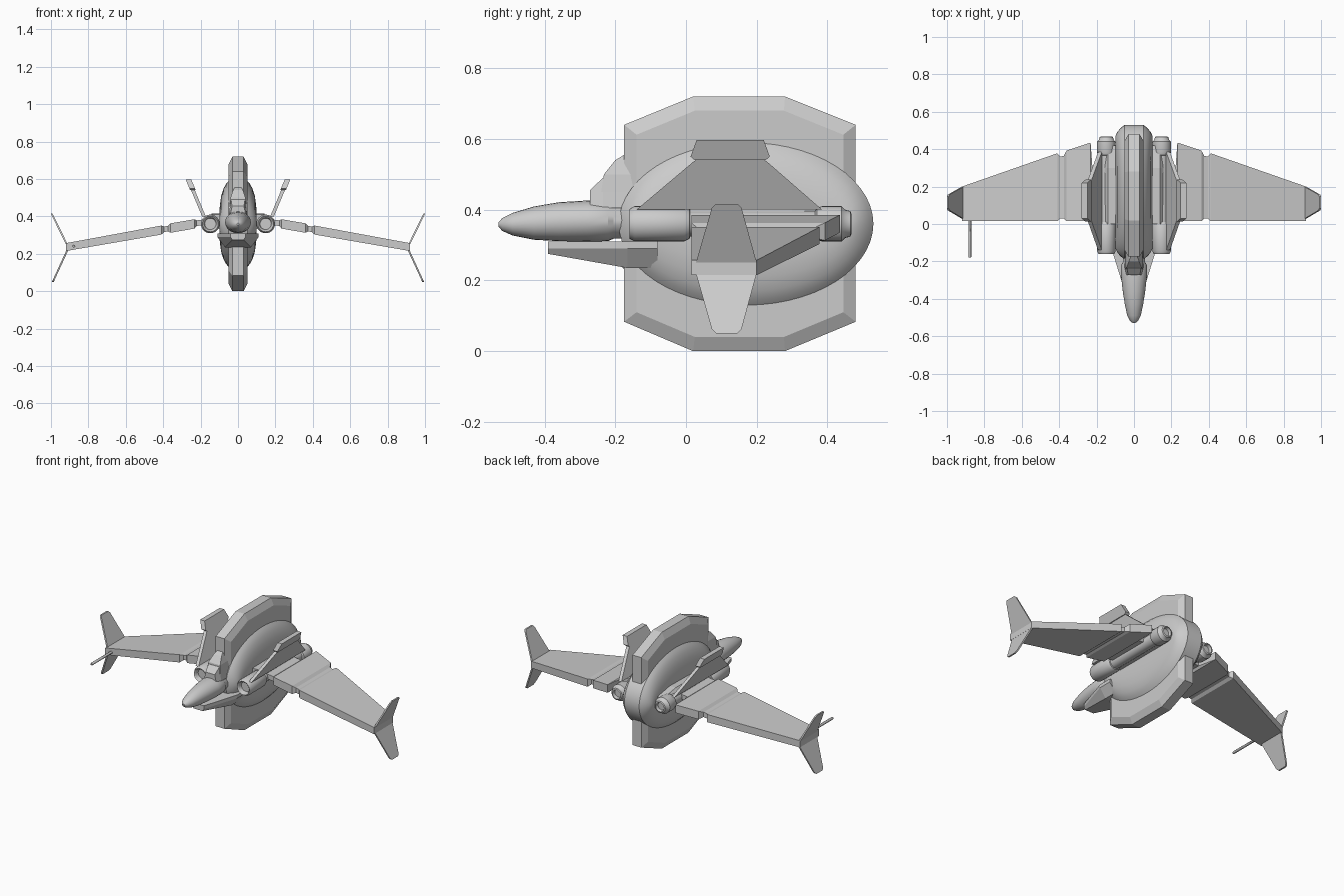
import bpy, bmesh, math
from math import sin, cos, pi, radians

if "Cube" in bpy.data.objects:
    bpy.data.objects.remove(bpy.data.objects["Cube"])


def loft(name, rings, smooth=False, mirror=False):
    """Skin a list of equal-length point rings and cap both ends."""
    bm = bmesh.new()
    vs = [[bm.verts.new(p) for p in r] for r in rings]
    n = len(rings[0])
    for a, b in zip(vs, vs[1:]):
        for i in range(n):
            j = (i + 1) % n
            bm.faces.new((a[i], a[j], b[j], b[i]))
    bm.faces.new(vs[0])
    bm.faces.new(vs[-1])
    bmesh.ops.recalc_face_normals(bm, faces=bm.faces)
    me = bpy.data.meshes.new(name)
    bm.to_mesh(me)
    bm.free()
    ob = bpy.data.objects.new(name, me)
    bpy.context.collection.objects.link(ob)
    if mirror:
        ob.modifiers.new("Mirror", 'MIRROR').use_mirror_merge = False
    if smooth:
        bpy.ops.object.select_all(action='DESELECT')
        bpy.context.view_layer.objects.active = ob
        ob.select_set(True)
        bpy.ops.object.shade_smooth_by_angle(angle=radians(30))
    return ob


def ring_y(y, x, z, rx, rz, n=24):
    return [(x + rx * cos(2 * pi * i / n), y, z + rz * sin(2 * pi * i / n)) for i in range(n)]


def ring_x(x, y, z, ry, rz, n=56):
    return [(x, y + ry * cos(2 * pi * i / n), z + rz * sin(2 * pi * i / n)) for i in range(n)]


def yz(x, pts):
    return [(x, y, z) for y, z in pts]


def tilted(pts, x_of_z, thick):
    """Two rings of a thin plate whose x depends on z."""
    return [[(x_of_z(z) + s * thick / 2, y, z) for y, z in pts] for s in (-1, 1)]


# Upright polygonal plate with chamfered rim
outer = [(-.175, .64), (.02, .72), (.28, .72), (.48, .64),
         (.48, .083), (.28, 0), (.02, 0), (-.175, .083)]
inner = [(-.14, .612), (.025, .68), (.277, .68), (.445, .612),
         (.445, .11), (.277, .04), (.025, .04), (-.14, .11)]
loft("upright_plate", [yz(-.05, inner), yz(-.03, outer), yz(.03, outer), yz(.05, inner)])

# Lens shaped hull
half = [(.05, .36, .23), (.063, .35, .215), (.077, .337, .19),
        (.09, .32, .15), (.097, .306, .1), (.1, .295, .05)]
loft("hull", [ring_x(-x, .17, .36, a, b) for x, a, b in reversed(half)]
     + [ring_x(x, .17, .36, a, b) for x, a, b in half], True)

# Nose cone
loft("nose", [ring_y(y, 0, z, rx, rz) for y, z, rx, rz in [
    (-.53, .358, .006, .006), (-.52, .358, .02, .018), (-.49, .359, .036, .032),
    (-.43, .362, .049, .047), (-.36, .366, .06, .055), (-.28, .368, .069, .058),
    (-.22, .368, .069, .057), (-.205, .368, .06, .05), (-.1, .368, .06, .05)]], True)

# Chin wedge
loft("chin", [[(-w, y, b), (w, y, b), (w2, y, .29), (w2, y, .31), (-w2, y, .31), (-w2, y, .29)]
              for y, w, w2, b in [(-.39, .03, .04, .275), (-.165, .07, .11, .235), (-.08, .07, .11, .235)]])

# Canopy: lower block and raised faceted top
loft("cockpit_base", [[(-w, y, .405), (w, y, .405), (w * .75, y, t), (-w * .75, y, t)]
                      for y, w, t in [(-.272, .042, .455), (-.235, .05, .49), (-.1, .05, .5)]])
loft("canopy", [[(-w, y0, z), (w, y0, z), (w, -.12, z), (-w, -.12, z)]
                for z, w, y0 in [(.45, .046, -.24), (.5, .04, -.232), (.54, .027, -.2), (.555, .018, -.175)]])

# Engine nacelles
loft("engine", [ring_y(y, .148, .36, r, r) for y, r in [
    (-.135, .03), (-.155, .036), (-.16, .042), (-.145, .05), (-.005, .05), (.01, .042),
    (.012, .036), (.365, .036), (.37, .045), (.385, .05), (.44, .05), (.45, .04),
    (.465, .036), (.468, .028), (.45, .024)]], True, True)

# Fairing between engine and hull
loft("engine_fairing", [[(x, y, z) for x, z in
                         [(.08, .335), (.14, .335), (.165, t), (.14, t + .03), (.08, t + .03)]]
                        for y, t in [(.0, .38), (.3, .385), (.42, .365)]], False, True)

# Tilted stabilisers above engines, with end caps
lean = lambda z: .182 + (z - .4) * .42
loft("stabiliser", tilted([(-.14, .4), (.02, .535), (.035, .545), (.215, .545), (.23, .535), (.385, .4)],
                          lean, .02), False, True)
loft("stabiliser_cap", tilted([(.013, .55), (.03, .597), (.22, .597), (.237, .55), (.225, .54), (.025, .54)],
                              lean, .03), False, True)

# Wings: root stub, inner panel, hinge groove, outer panel
loft("wing", [[(x, y0, z - t / 2), (x, y1, z - t / 2), (x, y1, z + t / 2), (x, y0, z + t / 2)]
              for x, y0, y1, z, t in [
    (.17, .03, .3, .37, .03), (.222, .03, .3, .364, .03), (.232, .015, .435, .36, .05),
    (.36, .015, .393, .338, .05), (.375, .03, .365, .335, .03), (.395, .03, .36, .331, .03),
    (.41, .015, .378, .327, .048), (.92, .015, .2, .236, .042)]], False, True)

# Wing tip fins, upper and lower
loft("upper_tip_fin", tilted([(.028, .25), (.073, .405), (.083, .415), (.147, .415), (.157, .405), (.2, .25)],
                             lambda z: .915 + (z - .25) * .49, .01), False, True)
loft("lower_tip_fin", tilted([(.028, .22), (.073, .062), (.085, .05), (.145, .05), (.157, .062), (.2, .22)],
                             lambda z: .912 + (.22 - z) * .46, .01), False, True)

# Single gun barrel on one wing
loft("gun_barrel", [ring_y(y, -.878, .241, r, r, 12) for y, r in
                    [(-.18, .006), (-.175, .008), (.03, .008)]], True)
